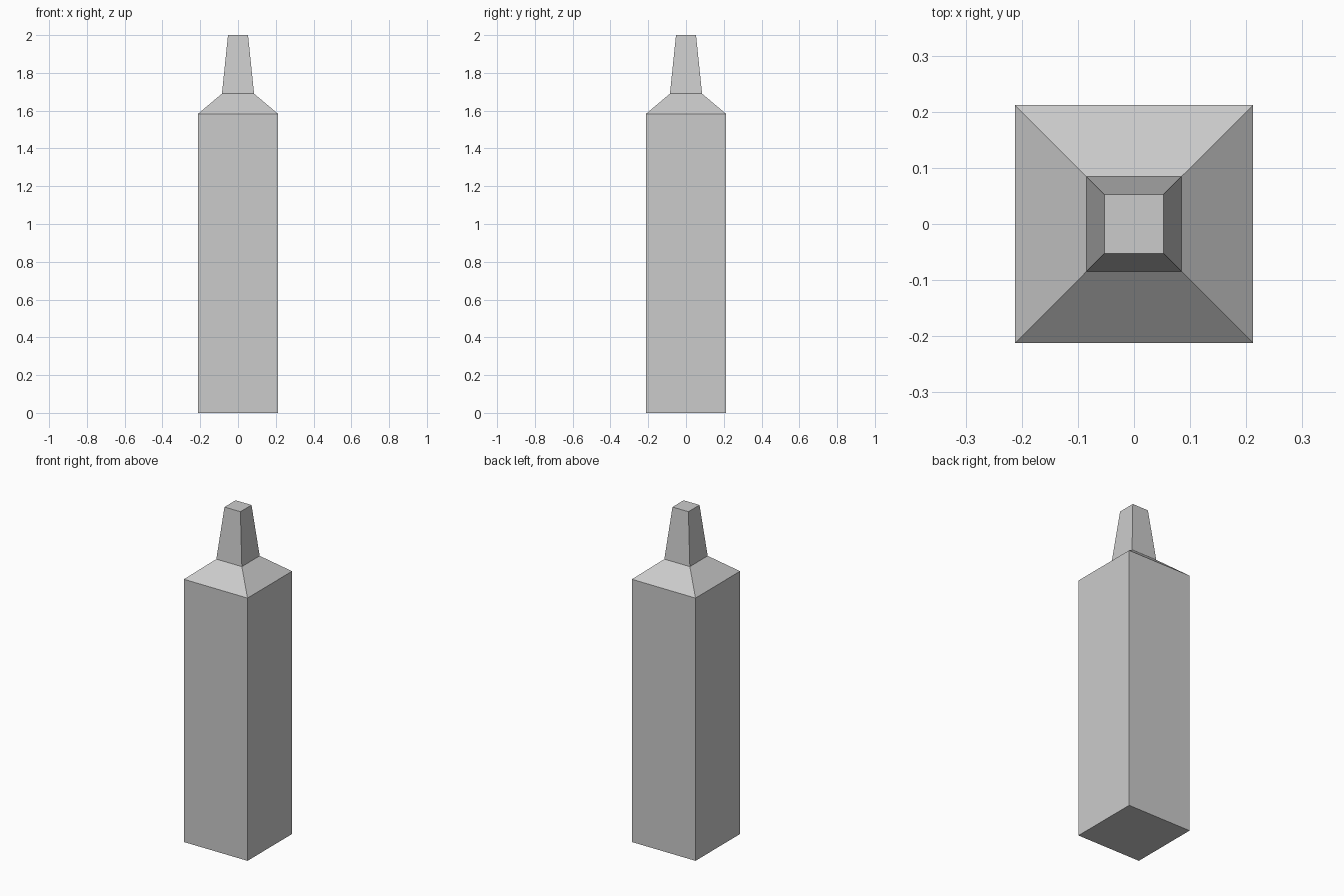
import bpy, bmesh

if "Cube" in bpy.data.objects:
    bpy.data.objects.remove(bpy.data.objects["Cube"])

# Square cross-sections from the base up: (half width, height)
SECTIONS = [(0.212, 0.0), (0.212, 1.583), (0.085, 1.69), (0.053, 2.0)]


def square_loft(name, sections):
    bm = bmesh.new()
    rings = [[bm.verts.new((sx * h, sy * h, z))
              for sx, sy in ((-1, -1), (1, -1), (1, 1), (-1, 1))]
             for h, z in sections]
    bm.faces.new(rings[0][::-1])
    bm.faces.new(rings[-1])
    for low, high in zip(rings, rings[1:]):
        for i in range(4):
            j = (i + 1) % 4
            bm.faces.new((low[i], low[j], high[j], high[i]))
    mesh = bpy.data.meshes.new(name)
    bm.to_mesh(mesh)
    bm.free()
    obj = bpy.data.objects.new(name, mesh)
    bpy.context.collection.objects.link(obj)
    return obj


# Straight body, sloped shoulder and tapered neck as one closed shell
square_loft("bottle", SECTIONS)
